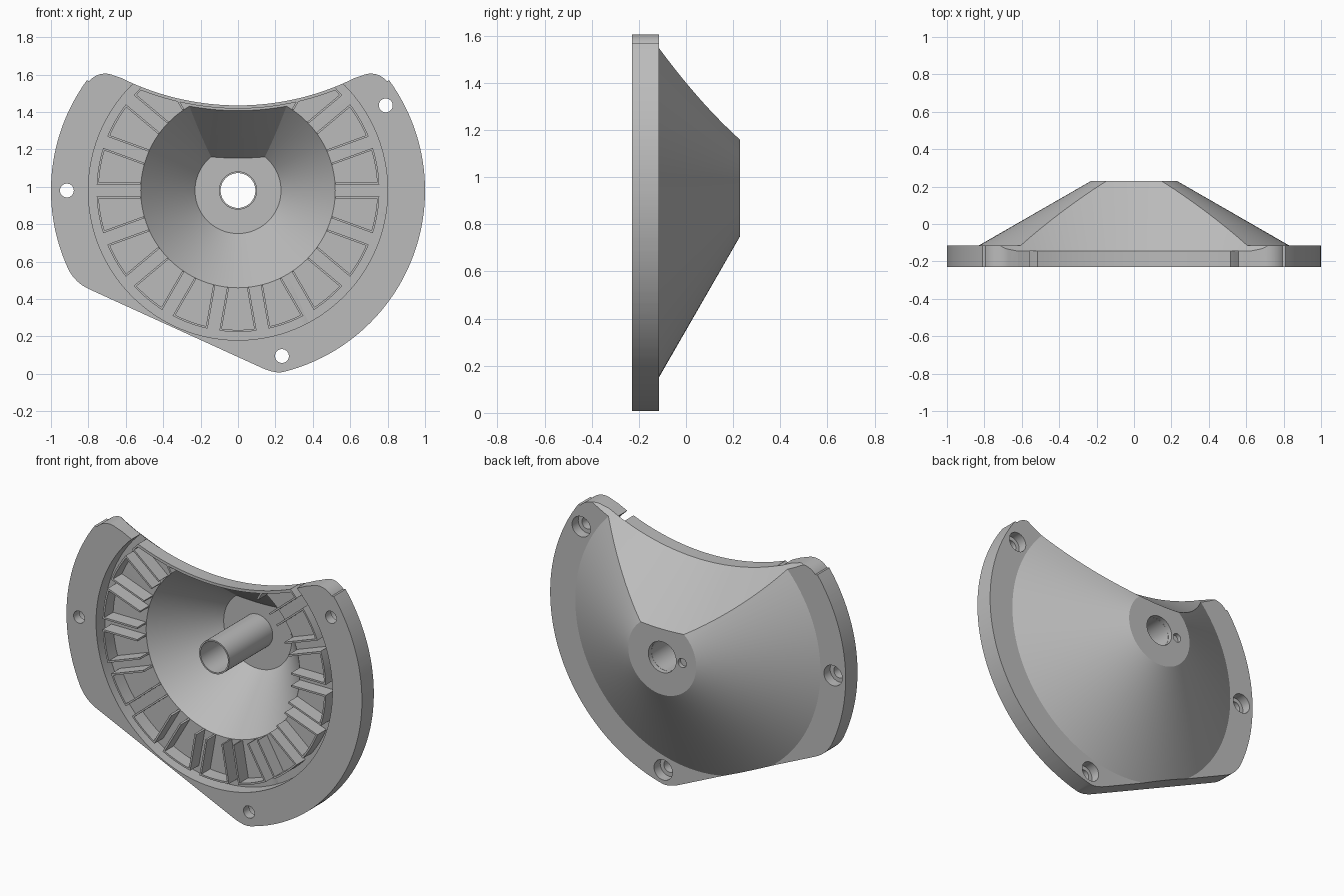
import bpy, bmesh
from math import sin, cos, asin, radians, pi

cube = bpy.data.objects.get("Cube")
if cube:
    bpy.data.objects.remove(cube, do_unlink=True)

CZ = 0.98                      # height of the main axis
FRONT, FLOOR, FLANGE, BACK = -0.23, -0.145, -0.115, 0.23
ARC_Z, ARC_R = 2.835, 1.4      # scooped top edge

grey = bpy.data.materials.new("plain grey")
grey.use_nodes = True
grey.diffuse_color = (0.5, 0.5, 0.5, 1)
grey.node_tree.nodes["Principled BSDF"].inputs["Base Color"].default_value = (0.5, 0.5, 0.5, 1)


def finish(name, bm):
    bmesh.ops.remove_doubles(bm, verts=bm.verts, dist=1e-5)
    bmesh.ops.recalc_face_normals(bm, faces=bm.faces)
    mesh = bpy.data.meshes.new(name)
    bm.to_mesh(mesh)
    bm.free()
    mesh.materials.append(grey)
    ob = bpy.data.objects.new(name, mesh)
    bpy.context.collection.objects.link(ob)
    return ob


def lathe(name, profile, x=0, z=CZ, segs=128):
    """Revolve a closed (radius, y) profile about an axis along y."""
    bm = bmesh.new()
    rings = [[bm.verts.new((x + r * cos(2 * pi * i / segs), y, z + r * sin(2 * pi * i / segs)))
              for r, y in profile] for i in range(segs)]
    n = len(profile)
    for i in range(segs):
        a, b = rings[i], rings[(i + 1) % segs]
        for j in range(n):
            k = (j + 1) % n
            if profile[j][0] == 0 and profile[k][0] == 0:
                continue
            if profile[j][0] == 0:
                bm.faces.new((a[j], b[k], a[k]))
            elif profile[k][0] == 0:
                bm.faces.new((a[j], b[j], a[k]))
            else:
                bm.faces.new((a[j], b[j], b[k], a[k]))
    return finish(name, bm)


def drum(name, r, y0, y1, x=0, z=CZ, segs=40):
    return lathe(name, [(0, y0), (r, y0), (r, y1), (0, y1)], x, z, segs)


def add_prism(bm, pts, y0, y1):
    face = bm.faces.new([bm.verts.new((x, y0, z)) for x, z in pts])
    ext = bmesh.ops.extrude_face_region(bm, geom=[face])["geom"]
    moved = [v for v in ext if isinstance(v, bmesh.types.BMVert)]
    bmesh.ops.translate(bm, verts=moved, vec=(0, y1 - y0, 0))


def boolean(ob, cutter, op="DIFFERENCE"):
    mod = ob.modifiers.new("cut", "BOOLEAN")
    mod.operation, mod.object, mod.solver = op, cutter, "EXACT"
    bpy.context.view_layer.objects.active = ob
    bpy.ops.object.modifier_apply(modifier=mod.name)
    bpy.data.objects.remove(cutter, do_unlink=True)


def arc(cx, cz, r, a0, a1, n):
    return [(cx + r * cos(radians(a0 + (a1 - a0) * i / n)),
             cz + r * sin(radians(a0 + (a1 - a0) * i / n))) for i in range(n + 1)]


def corner(p, c, q, n=8):
    """Rounded corner from p to q, pulled towards c."""
    ts = [i / n for i in range(1, n)]
    return [tuple((1 - t) ** 2 * p[k] + 2 * t * (1 - t) * c[k] + t * t * q[k] for k in (0, 1))
            for t in ts]


def scoop(name, gap_front, gap):
    """Cutter for the top: straight at the front, then flaring to the back."""
    flare = 0.757
    return lathe(name, [(0, -0.5), (ARC_R + gap_front, -0.5), (ARC_R + gap_front, FLOOR),
                        (ARC_R + gap, FLOOR), (ARC_R + gap + flare * 0.445, 0.3), (0, 0.3)],
                 0, ARC_Z, 288)


# Flange outline: big circle, two ears, scooped top and a slanted chord
on_circle = lambda a: arc(0, CZ, 1, a, a, 1)[0]
left_c, low_c = on_circle(209.6), on_circle(281.4)
mix = lambda p, q, t: (p[0] + (q[0] - p[0]) * t, p[1] + (q[1] - p[1]) * t)
outline = arc(0, CZ, 1, -76, 36, 72)
outline += arc(0.71, 1.495, 0.11, 40, 115, 14)
outline += arc(0, ARC_Z, ARC_R, 296.3, 243.7, 48)
outline += arc(-0.71, 1.495, 0.11, 65, 140, 14)
outline += arc(0, CZ, 1, 144, 205, 40)
outline += corner(on_circle(205), left_c, mix(left_c, low_c, 0.07))
outline += [mix(left_c, low_c, 0.07), mix(left_c, low_c, 0.93)]
outline += corner(mix(left_c, low_c, 0.93), low_c, on_circle(284))

# Shell: flange and cone together, trimmed to the outline
shell = lathe("shell", [(0, FRONT), (1.2, FRONT), (1.2, FLANGE), (0.83, FLANGE),
                        (0.23, BACK), (0, BACK)])
bm = bmesh.new()
add_prism(bm, outline, -0.4, 0.4)
boolean(shell, finish("outline_cutter", bm), "INTERSECT")
boolean(shell, scoop("top_cutter", 0, 0))

# Hollow front, leaving a thin wall under the scoop
hollow = lathe("hollow_cutter", [(0, -0.4), (0.8, -0.4), (0.8, FLOOR), (0.52, FLOOR),
                                 (0.23, 0.19), (0, 0.19)])
boolean(hollow, scoop("wall_cutter", 0.017, 0.028))
boolean(shell, hollow)
boolean(shell, lathe("groove_cutter", [(0.757, -0.4), (0.799, -0.4),
                                       (0.799, FLOOR), (0.757, FLOOR)]))

# Centre bore, blind pin hole and counterbored screw holes
boolean(shell, drum("bore_cutter", 0.094, 0, 0.4, segs=64))
boolean(shell, drum("pin_cutter", 0.028, 0.205, 0.4, x=-0.135))
for x, z in ((-0.915, 0.98), (0.79, 1.435), (0.235, 0.095)):
    boolean(shell, drum("screw_cutter", 0.037, -0.4, 0.1, x, z))
    boolean(shell, drum("head_cutter", 0.062, -0.175, 0.1, x, z))

# Centre tube
tube = lathe("centre_tube", [(0.093, FRONT), (0.102, FRONT), (0.102, 0.2), (0.093, 0.2)], segs=64)

# Ring of thin three-sided cells
bm = bmesh.new()
for i in range(15):
    mid = 50 - 20 * i

    def edge(r, inset, side):
        a = radians(mid + side * 10) - side * asin(inset / r)
        return (r * cos(a), CZ + r * sin(a))

    def curved(r, inset):
        half = 10 - asin(inset / r) * 180 / pi
        return arc(0, CZ, r, mid - half, mid + half, 10)

    cell = [edge(0.522, 0.032, -1)] + curved(0.756, 0.032) + [edge(0.522, 0.032, 1)]
    cell += [edge(0.522, 0.043, 1)] + curved(0.745, 0.043)[::-1] + [edge(0.522, 0.043, -1)]
    add_prism(bm, cell, FRONT, FLOOR + 0.004)
cells = finish("cell_walls", bm)
boolean(cells, scoop("cell_cutter", 0.005, 0.005))

# Smooth curved surfaces, keep edges crisp
for ob in (shell, tube, cells):
    bpy.ops.object.select_all(action="DESELECT")
    ob.select_set(True)
    bpy.context.view_layer.objects.active = ob
    bpy.ops.object.shade_smooth_by_angle(angle=radians(25))
